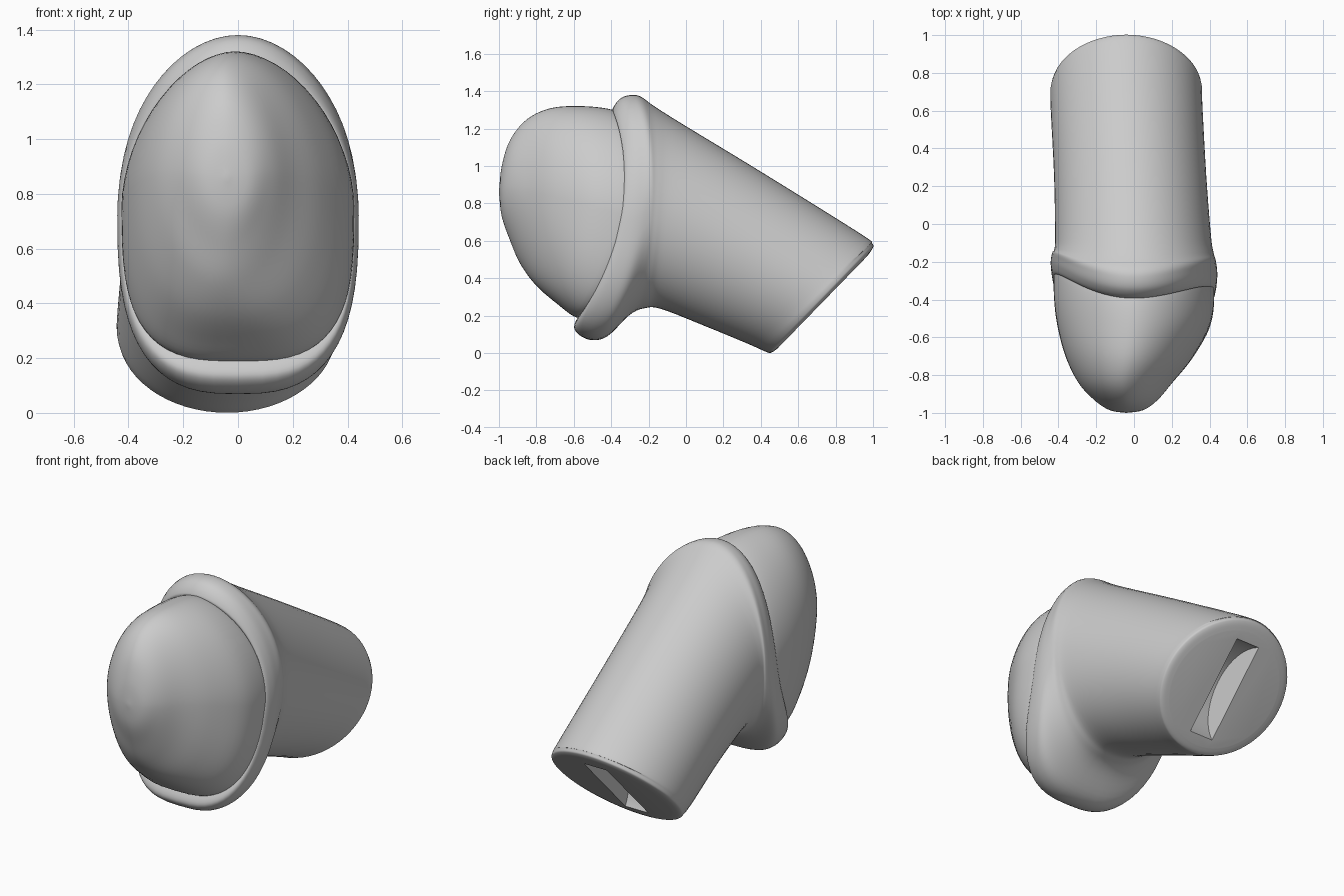
import bpy, bmesh, math
from mathutils import Vector, Matrix

default = bpy.data.objects.get("Cube")
if default:
    bpy.data.objects.remove(default, do_unlink=True)

SEGMENTS = 64


def blend(rings, steps):
    """Smoothly interpolate between the key rings."""
    result = []
    last = len(rings) - 1
    for i in range(last):
        a, b, c, d = (rings[min(max(i + k, 0), last)] for k in (-1, 0, 1, 2))
        for s in range(steps):
            t = s / steps
            result.append([
                q + 0.5 * t * (r - p + t * (2*p - 5*q + 4*r - u + t * (3*(q - r) + u - p)))
                for p, q, r, u in zip(a, b, c, d)])
    return result + [rings[last]]


def ring_points(ring, upper):
    """Ring: top y, z, bottom y, z, half width, x centre, side sweep, lower roundness."""
    ty, tz, by, bz, width, xc, sweep, lower = ring
    for i in range(SEGMENTS):
        angle = 2 * math.pi * i / SEGMENTS
        c, s = math.cos(angle), math.sin(angle)
        power = lower if c < 0 else upper
        c = math.copysign(abs(c) ** power, c)
        s = math.copysign(abs(s) ** power, s)
        h = (1 + c) / 2
        yield (xc + width * s,
               by + (ty - by) * h + sweep * (1 - c * c) * (1 - .2 * s),
               bz + (tz - bz) * h)


def loft(name, rings, upper, steps=5):
    bm = bmesh.new()
    loops = [[bm.verts.new(p) for p in ring_points(r, upper)] for r in blend(rings, steps)]
    for a, b in zip(loops, loops[1:]):
        for i in range(SEGMENTS):
            j = (i + 1) % SEGMENTS
            bm.faces.new((a[i], a[j], b[j], b[i]))
    bm.faces.new(loops[0])
    bm.faces.new(loops[-1])
    bmesh.ops.remove_doubles(bm, verts=bm.verts[:], dist=0.0005)
    bmesh.ops.recalc_face_normals(bm, faces=bm.faces[:])
    mesh = bpy.data.meshes.new(name)
    bm.to_mesh(mesh)
    bm.free()
    obj = bpy.data.objects.new(name, mesh)
    bpy.context.collection.objects.link(obj)
    return obj


def activate(obj):
    bpy.ops.object.select_all(action='DESELECT')
    obj.select_set(True)
    bpy.context.view_layer.objects.active = obj


# Slanted sleeve that flares into a rolled collar
sleeve = loft("sleeve", [
    (.968, .517, .49, .025, .34, -.04, 0, 1),
    (.998, .56, .455, .002, .385, -.04, 0, 1),
    (.995, .587, .425, .008, .40, -.04, 0, 1),
    (.93, .64, .33, .05, .402, -.04, 0, 1),
    (.40, .97, .10, .145, .403, -.02, 0, 1),
    (-.02, 1.225, -.13, .235, .413, -.005, .01, .97),
    (-.17, 1.32, -.22, .24, .422, 0, .05, .9),
    (-.24, 1.37, -.30, .205, .432, 0, .10, .82),
    (-.29, 1.38, -.42, .09, .44, 0, .14, .74),
    (-.345, 1.365, -.51, .07, .44, 0, .17, .72),
    (-.385, 1.32, -.585, .11, .43, 0, .18, .68),
    (-.385, 1.28, -.59, .17, .41, 0, .18, .66),
    (-.30, 1.20, -.50, .30, .36, 0, .16, .66),
], upper=1.02)

# Rounded tip seated in the collar
tip = loft("rounded_tip", [
    (-.30, 1.25, -.50, .20, .40, 0, .17, .66),
    (-.39, 1.30, -.585, .19, .425, 0, .17, .65),
    (-.55, 1.32, -.685, .26, .41, -.005, .12, .72),
    (-.72, 1.31, -.80, .36, .34, -.03, .07, .85),
    (-.85, 1.25, -.885, .475, .25, -.05, .03, 1),
    (-.94, 1.14, -.94, .60, .17, -.045, .01, 1.07),
    (-.985, 1.0, -.985, .73, .09, -.04, 0, 1),
    (-1, .86, -1, .86, 0, -.04, 0, 1),
], upper=1.12)

# Curved slot in the base, cut by a disc set just outside the end face
outward = Vector((0, .717, -.697)).normalized()
centre = Vector((-.04, .727, .274)) + outward * .1
bpy.ops.mesh.primitive_cylinder_add(vertices=64, radius=.303, depth=.155)
cutter = bpy.context.object
cutter.name = "slot_cutter"
cutter.hide_render = True
cutter.matrix_world = Matrix.Translation(centre) @ Matrix.Rotation(math.pi / 2, 4, 'Y')
activate(sleeve)
cut = sleeve.modifiers.new("slot", 'BOOLEAN')
cut.operation = 'DIFFERENCE'
cut.solver = 'EXACT'
cut.object = cutter
bpy.ops.object.modifier_apply(modifier=cut.name)
bpy.data.objects.remove(cutter, do_unlink=True)

for part in (sleeve, tip):
    activate(part)
    bpy.ops.object.shade_smooth_by_angle(angle=math.radians(35))
